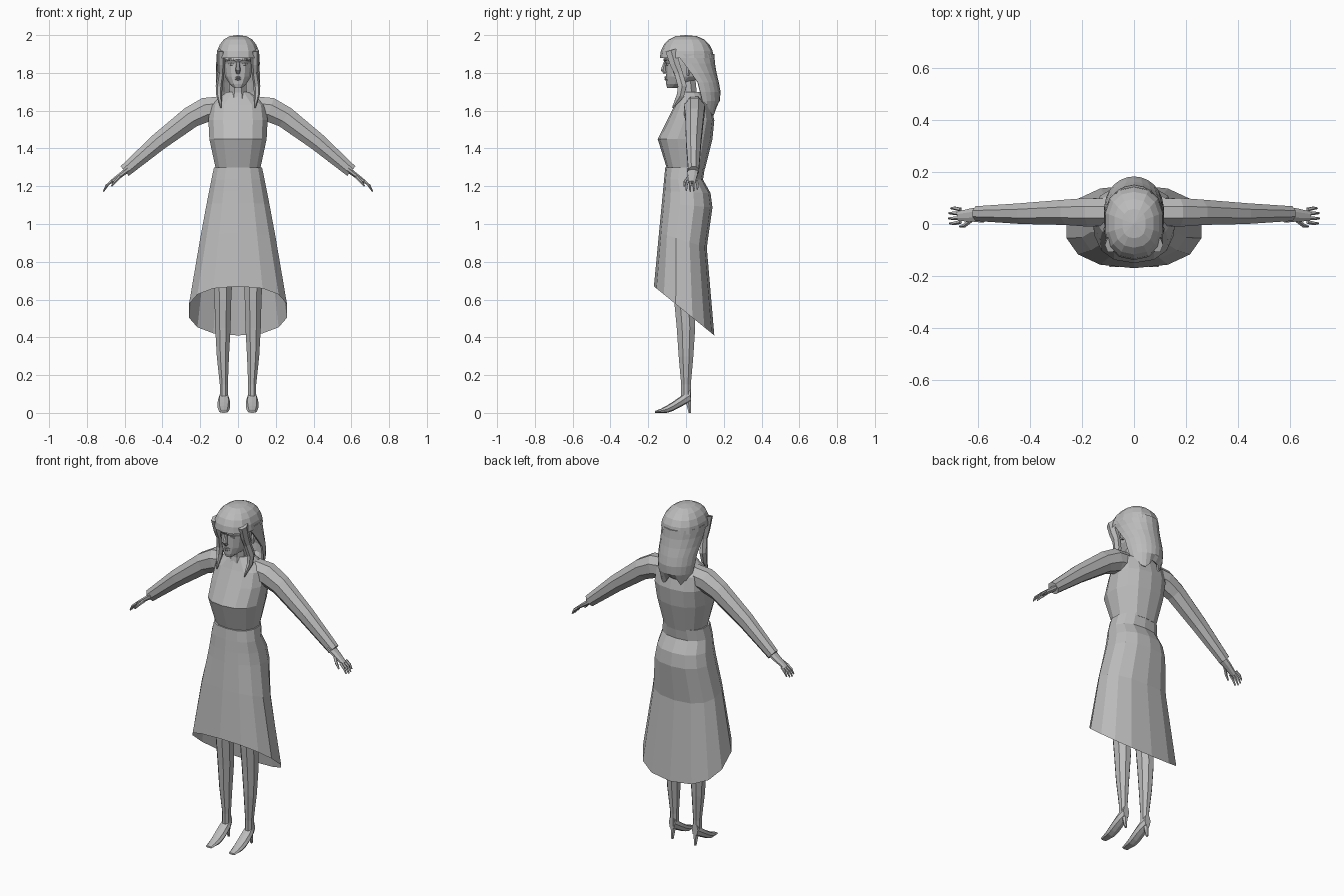
import bpy, bmesh, math, random
from mathutils import Vector

if "Cube" in bpy.data.objects:
    bpy.data.objects.remove(bpy.data.objects["Cube"])

random.seed(4)
clay = bpy.data.materials.new("plain grey")
clay.use_nodes = True
grey = (0.5, 0.5, 0.5, 1)
clay.diffuse_color = grey
clay.node_tree.nodes["Principled BSDF"].inputs["Base Color"].default_value = grey


def mix(start, end, t):
    return start + (end - start) * t


def steps(count):
    return [index / (count - 1) for index in range(count)]


def soft_power(value, exponent):
    return math.copysign(abs(value) ** exponent, value)


def loft(name, rings, closed=True, cap_start=True, cap_end=True, mirror=False):
    """Skin a list of equal-length point rings."""
    mesh_builder = bmesh.new()
    rows = [[mesh_builder.verts.new(point) for point in ring] for ring in rings]
    sides = len(rows[0])
    for lower, upper in zip(rows, rows[1:]):
        for i in range(sides if closed else sides - 1):
            j = (i + 1) % sides
            mesh_builder.faces.new((lower[i], lower[j], upper[j], upper[i]))
    if closed and cap_start:
        mesh_builder.faces.new(rows[0])
    if closed and cap_end:
        mesh_builder.faces.new(rows[-1])
    bmesh.ops.recalc_face_normals(mesh_builder, faces=mesh_builder.faces)
    mesh = bpy.data.meshes.new(name)
    mesh_builder.to_mesh(mesh)
    mesh_builder.free()
    mesh.materials.append(clay)
    part = bpy.data.objects.new(name, mesh)
    bpy.context.collection.objects.link(part)
    if mirror:
        part.modifiers.new("mirror", "MIRROR")
    return part


def layer(z, front, back, half, drop=0, sides=14, squareness=0.85):
    """Horizontal ring; drop lowers it towards the back."""
    ring = []
    for i in range(sides):
        angle = math.tau * i / sides - math.pi / 2
        depth = soft_power(math.sin(angle), squareness)
        width = soft_power(math.cos(angle), squareness)
        share = (1 + depth) / 2
        ring.append((half * width, mix(front, back, share), z - drop * share))
    return ring


def limb(name, joints, sides=8, depth=1.0, mirror=True):
    """Tube through joints given as x, y, z, radius; depth scales it along y."""
    points = [Vector(joint[:3]) for joint in joints]
    rings = []
    for i, joint in enumerate(joints):
        before, after = points[max(i - 1, 0)], points[min(i + 1, len(points) - 1)]
        along = (after - before).normalized()
        up = along.cross(Vector((0, 1, 0))).normalized()
        across = up.cross(along) * depth
        angles = [math.tau * (k + 0.5) / sides for k in range(sides)]
        rings.append([points[i] + joint[3] * (up * math.sin(a) + across * math.cos(a))
                      for a in angles])
    return loft(name, rings, mirror=mirror)


# Dress bodice: waist, bust, chest, shoulders, neckline
loft("bodice", [
    layer(z=1.29, front=-.1, back=.1, half=.12),
    layer(z=1.45, front=-.15, back=.14, half=.155),
    layer(z=1.55, front=-.1, back=.15, half=.16),
    layer(z=1.63, front=-.06, back=.13, half=.15),
    layer(z=1.7, front=-.03, back=.08, half=.06)])
limb("neck", [(0, .01, 1.65, .06), (0, .01, 1.7, .05), (0, 0, 1.8, .05)], mirror=False)

# Skirt flaring evenly in front and at the sides, curved over the seat behind
skirt_rings = []
for t, back in zip((0, .1, .2, .3, .55, 1), (.1, .09, .13, .14, .11, .15)):
    skirt_rings.append(layer(z=mix(1.3, .67, t), front=mix(-.11, -.17, t), back=back,
                             half=mix(.13, .265, t), drop=.26 * t ** 2))
loft("skirt", skirt_rings, cap_end=False)

# Legs: hip, knee, calf, ankle
limb("legs", [(.08, 0, 1, .07), (.08, -.01, .6, .048), (.08, 0, .45, .044),
              (.08, 0, .3, .035), (.075, 0, .15, .023), (.075, 0, .08, .023)], depth=1.2)

# High-heeled shoes, arched from heel to toe
shoe_rings = []
for t in steps(7):
    sole = max(0, .06 - .1 * t)
    top = .01 + .12 * (1 - t) ** 1.3
    half = .02 + .014 * math.sin(math.pi * t ** .8)
    ring = []
    for k in range(8):
        angle = math.tau * k / 8
        rise = (1 + soft_power(math.sin(angle), .7)) / 2
        ring.append((.075 + half * math.cos(angle), mix(.025, -.165, t), mix(sole, top, rise)))
    shoe_rings.append(ring)
loft("shoes", shoe_rings, mirror=True)
limb("shoe_heels", [(.075, .01, .08, .018), (.075, .02, 0, .007)], sides=6)

# Sleeved arms: shoulder, upper arm, elbow, cuff
limb("sleeves", [(.09, .045, 1.615, .065), (.17, .045, 1.605, .07), (.25, .045, 1.565, .062),
                 (.42, .04, 1.435, .051), (.6, .04, 1.28, .036)], depth=.85)

# Hands: palm, four fingers fanned across it, and a thumb
limb("palms", [(.58, .035, 1.29, .016), (.62, .035, 1.26, .014), (.675, .03, 1.22, .01)], depth=2)
for name, across, reach in (("index", -1.5, .9), ("middle", -.5, 1),
                            ("ring", .5, .95), ("little", 1.5, .8)):
    base = Vector((.667, .032 + .016 * across, 1.228))
    knuckle = base + reach * Vector((.028, .004 * across, -.024))
    tip = knuckle + reach * Vector((.018, 0, -.032))
    limb(name + "_fingers", [(*base, .008), (*knuckle, .007), (*tip, .004)], sides=5)
limb("thumbs", [(.625, .015, 1.25, .009), (.65, -.005, 1.225, .008), (.67, -.01, 1.2, .004)], sides=5)

# Head: chin, jaw, cheeks, brow, crown
loft("head", [
    layer(z=1.72, front=-.1, back=-.04, half=.02),
    layer(z=1.74, front=-.105, back=.02, half=.045),
    layer(z=1.78, front=-.107, back=.08, half=.07),
    layer(z=1.85, front=-.108, back=.1, half=.08),
    layer(z=1.87, front=-.12, back=.1, half=.08),
    layer(z=1.95, front=-.09, back=.09, half=.06)])

# Face details
limb("nose", [(0, -.11, 1.865, .006), (0, -.122, 1.815, .014), (0, -.11, 1.798, .01)],
     sides=6, mirror=False)
for name, z in (("upper_lip", 1.777), ("lower_lip", 1.765)):
    limb(name, [(0, -.11, z, .006), (.024, -.095, 1.771, .003)], sides=6)
limb("brows", [(.01, -.114, 1.866, .006), (.04, -.106, 1.872, .006), (.065, -.08, 1.865, .004)], sides=6)
limb("eyes", [(.02, -.1, 1.845, .004), (.035, -.097, 1.846, .009), (.05, -.085, 1.845, .004)], sides=6)
limb("ears", [(.09, .01, 1.785, .008), (.092, .015, 1.82, .015), (.09, .02, 1.87, .012)], sides=6)

# Domed hair with a fringe
dome = []
for t in steps(6):
    spread = max(math.cos(t * math.pi / 2), 0) ** .8 + .01
    dome.append(layer(z=1.88 + .12 * math.sin(t * math.pi / 2), front=-.137 * spread,
                      back=.145 * spread, half=.115 * spread))
loft("hair_crown", dome, cap_start=False)

# Hair falling down the back, swelling at the nape and ending in uneven tips
curtain = []
for t in steps(7):
    opening = mix(-.45, .1, min(1, 2 * t))
    swell = math.sin(math.pi * t ** 2)
    centre = mix(.01, .09, t)
    reach = mix(.14, .065, t) + .03 * swell
    half = mix(.115, .09, t ** 3) + .006 * swell
    row = []
    for share in steps(13):
        angle = mix(opening, math.pi - opening, share)
        fray = random.uniform(-.03, .03) if t == 1 else 0
        row.append((half * math.cos(angle), centre + reach * math.sin(angle),
                    mix(1.9, 1.6, t) + fray))
    curtain.append(row)
back_hair = loft("back_hair", curtain, closed=False)
back_hair.modifiers.new("thickness", "SOLIDIFY").thickness = .01

# Side hair framing the face and ending in forward-curled locks
limb("front_locks", [(.09, -.08, 1.92, .022), (.09, -.06, 1.85, .02), (.09, -.04, 1.8, .017),
                     (.1, -.02, 1.73, .018), (.1, -.03, 1.68, .015), (.09, -.07, 1.615, .003)],
     sides=6, depth=1.5)
